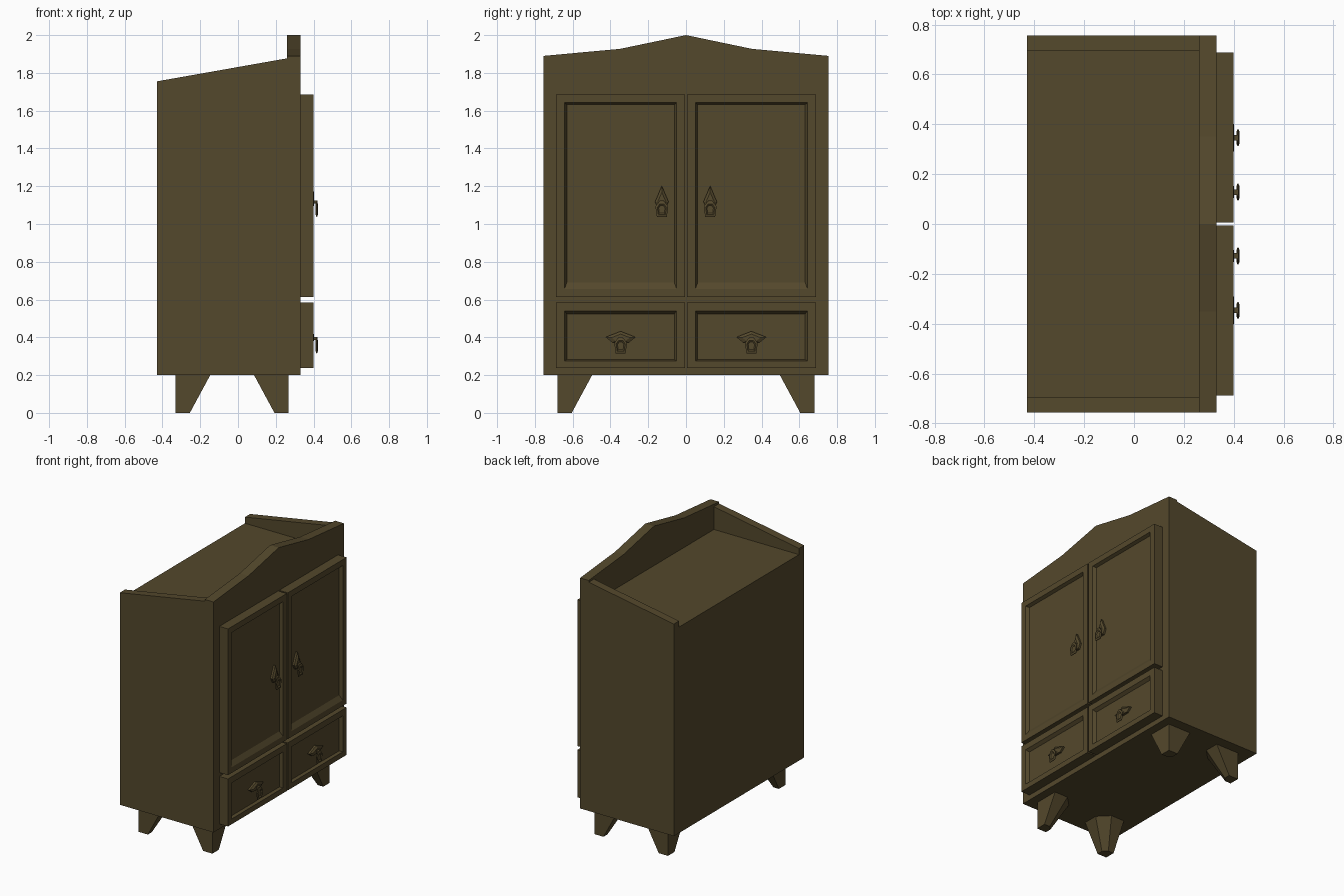
import bpy, bmesh

if "Cube" in bpy.data.objects:
    bpy.data.objects.remove(bpy.data.objects["Cube"])

wood = bpy.data.materials.new("dark olive wood")
wood.diffuse_color = (0.088, 0.065, 0.025, 1)
wood.use_nodes = True
wood.node_tree.nodes["Principled BSDF"].inputs["Base Color"].default_value = wood.diffuse_color


def loft(name, loops):
    """Join matching vertex loops with quads and cap both ends."""
    bm = bmesh.new()
    rings = [[bm.verts.new(p) for p in loop] for loop in loops]
    n = len(rings[0])
    for a, b in zip(rings, rings[1:]):
        for i in range(n):
            j = (i + 1) % n
            bm.faces.new((a[i], a[j], b[j], b[i]))
    bm.faces.new(rings[0][::-1])
    bm.faces.new(rings[-1])
    bmesh.ops.recalc_face_normals(bm, faces=bm.faces)
    me = bpy.data.meshes.new(name)
    bm.to_mesh(me)
    bm.free()
    me.materials.append(wood)
    ob = bpy.data.objects.new(name, me)
    bpy.context.collection.objects.link(ob)
    return ob


def rect(x, y0, y1, z0, z1):
    return [(x, y0, z0), (x, y1, z0), (x, y1, z1), (x, y0, z1)]


def at_x(x, pts, y=0, z=0, s=1):
    return [(x, y + p[0] * s, z + p[1] * s) for p in pts]


# carcass: core with flat recessed top
loft("cabinet_core", [rect(-0.43, -0.695, 0.695, 0.2, 1.71),
                      rect(0.26, -0.695, 0.695, 0.2, 1.71)])

# side panels with sloping tops
side = [(-0.43, 0.2), (0.26, 0.2), (0.26, 1.877), (-0.43, 1.755)]
for s, tag in ((-1, "left"), (1, "right")):
    loft("side_panel_" + tag, [[(x, s * y, z) for x, z in side] for y in (0.695, 0.755)])

# front panel with peaked pediment
front = [(-0.755, 0.2), (0.755, 0.2), (0.755, 1.89), (0.35, 1.927),
         (0, 2.0), (-0.35, 1.927), (-0.755, 1.89)]
loft("front_panel", [at_x(0.26, front), at_x(0.33, front)])


# doors and drawers: slabs with a bevelled recess
def recessed_front(name, s, z0, z1, rim, floor):
    y0, y1 = (0.006, 0.687) if s > 0 else (-0.687, -0.006)
    loft(name, [rect(0.33, y0, y1, z0, z1), rect(0.40, y0, y1, z0, z1),
                rect(0.40, y0 + 0.043, y1 - 0.043, *rim),
                rect(0.378, y0 + 0.056, y1 - 0.056, *floor)])


# handles: pointed backplate, post and hanging pull
def handle(name, y, z, plate, pull):
    loft(name + "_backplate", [at_x(0.376, plate, y, z), at_x(0.392, plate, y, z),
                               at_x(0.402, plate, y, z, 0.6)])
    loft(name + "_post", [rect(x, y - 0.011, y + 0.011, z - 0.008, z + 0.008)
                          for x in (0.38, 0.42)])
    zc = z - 0.04
    loft(name + "_pull", [at_x(0.411, pull, y, zc, 0.7), at_x(0.415, pull, y, zc),
                          at_x(0.419, pull, y, zc), at_x(0.423, pull, y, zc, 0.7),
                          at_x(0.417, pull, y, zc, 0.5)])


door_plate = [(0, 0.085), (0.036, 0), (0.018, -0.035), (-0.018, -0.035), (-0.036, 0)]
drawer_plate = [(0, 0.037), (0.08, 0.006), (0.045, -0.022), (-0.045, -0.022), (-0.08, 0.006)]
pull = [(-0.026, -0.04), (0.026, -0.04), (0.034, 0.015), (0.015, 0.042),
        (-0.015, 0.042), (-0.034, 0.015)]

for s, tag in ((-1, "left"), (1, "right")):
    recessed_front("door_" + tag, s, 0.613, 1.685, (0.655, 1.642), (0.69, 1.632))
    recessed_front("drawer_" + tag, s, 0.237, 0.585, (0.276, 0.54), (0.282, 0.524))
    handle("door_handle_" + tag, s * 0.128, 1.117, door_plate, pull)
    handle("drawer_handle_" + tag, s * 0.346, 0.395, drawer_plate, pull)


# tapered legs with a chamfered inner corner
def leg_loop(cx, cy, sx, sy, w, c, z):
    pts = [(0, 0), (w, 0), (w, w - c), (w - c, w), (0, w)]
    return [(cx - sx * px, cy - sy * py, z) for px, py in pts]


for sx, cx, xt in ((1, 0.268, "front"), (-1, -0.33, "back")):
    for sy, yt in ((-1, "left"), (1, "right")):
        cy = sy * 0.68
        loft("leg_%s_%s" % (xt, yt), [leg_loop(cx, cy, sx, sy, 0.075, 0.03, 0),
                                      leg_loop(cx, cy, sx, sy, 0.183, 0.075, 0.2)])
